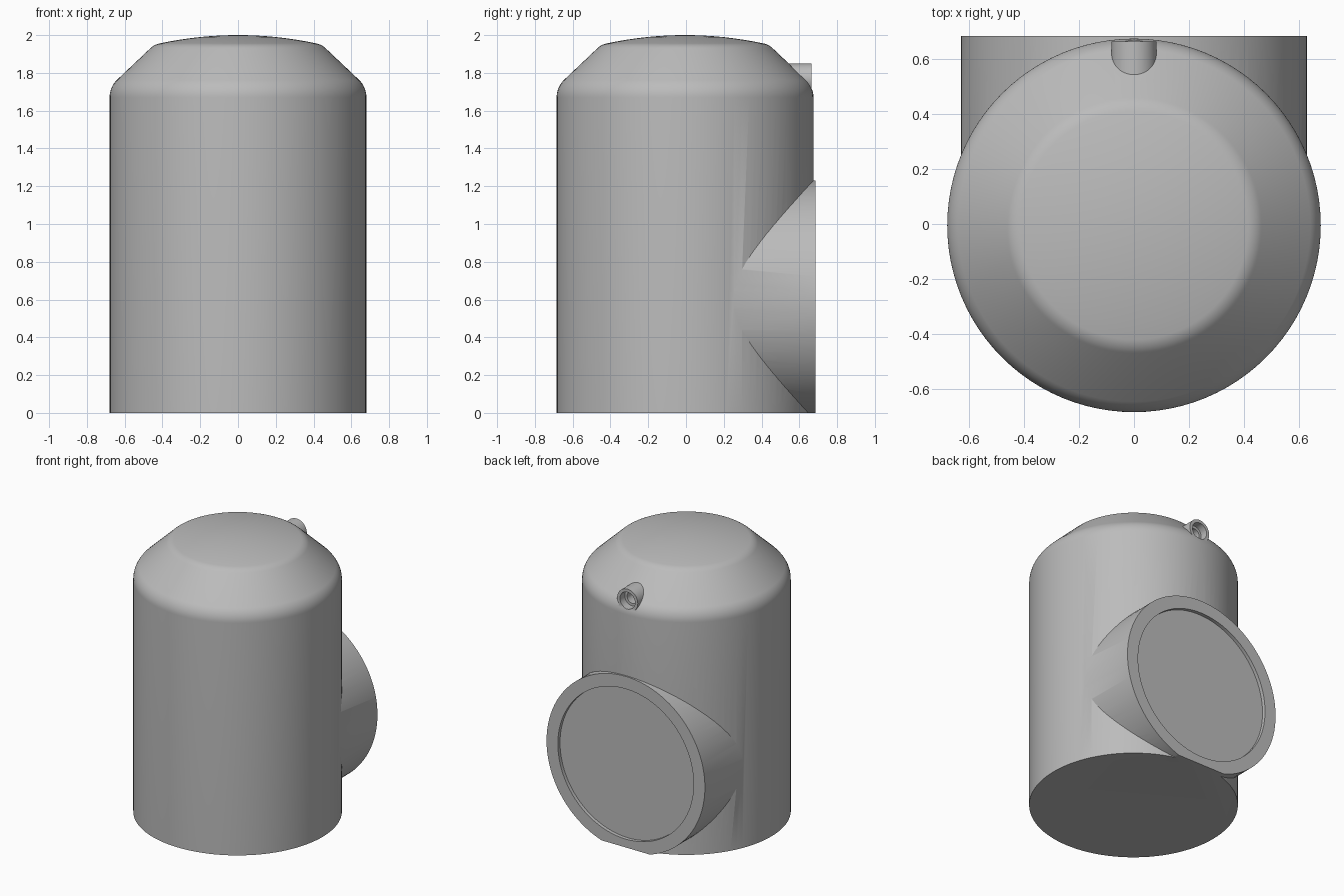
import bpy
import math
from mathutils import Matrix

if "Cube" in bpy.data.objects:
    bpy.data.objects.remove(bpy.data.objects["Cube"], do_unlink=True)

AXIS_Y = -0.005   # body centre
BACK = 0.685      # rear plane of the large port

grey = bpy.data.materials.new("plain grey")
grey.use_nodes = True
colour = (0.5, 0.5, 0.5, 1)
grey.diffuse_color = colour
grey.node_tree.nodes["Principled BSDF"].inputs["Base Color"].default_value = colour


def lathe(name, profile, steps, place):
    """Closed solid of revolution about z; profile runs from axis to axis."""
    verts, rings = [], []
    for r, z in profile:
        count = steps if r > 0 else 1
        rings.append(range(len(verts), len(verts) + count))
        verts += [(r * math.cos(math.tau * i / steps), r * math.sin(math.tau * i / steps), z)
                  for i in range(count)]
    faces = []
    for a, b in zip(rings, rings[1:]):
        for i in range(steps):
            j = (i + 1) % steps
            quad = [a[i % len(a)], a[j % len(a)], b[j % len(b)], b[i % len(b)]]
            faces.append(list(dict.fromkeys(quad)))
    mesh = bpy.data.meshes.new(name)
    mesh.from_pydata(verts, [], faces)
    mesh.transform(place)
    mesh.materials.append(grey)
    obj = bpy.data.objects.new(name, mesh)
    bpy.context.collection.objects.link(obj)
    return obj


def rod(name, radius, y0, y1, z, steps=96):
    """Solid cylinder lying along y."""
    place = Matrix.Translation((0, 0, z)) @ Matrix.Rotation(-math.pi / 2, 4, "X")
    return lathe(name, [(0, y0), (radius, y0), (radius, y1), (0, y1)], steps, place)


def combine(target, tool, operation):
    mod = target.modifiers.new(operation.lower(), "BOOLEAN")
    mod.operation = operation
    mod.solver = "EXACT"
    mod.object = tool
    bpy.context.view_layer.objects.active = target
    bpy.ops.object.modifier_apply(modifier=mod.name)
    bpy.data.objects.remove(tool, do_unlink=True)


# Body: straight wall, rounded shoulder, cone, rounded edge and shallow dome
profile = [(0, -0.2), (0.68, -0.2), (0.68, 1.67)]
shoulder_r, rim_r = 0.13, 0.1
for i in range(1, 9):
    a = math.radians(45 * i / 8)
    profile.append((0.68 - shoulder_r * (1 - math.cos(a)), 1.67 + shoulder_r * math.sin(a)))
for i in range(9):
    a = math.radians(45 + 33 * i / 8)
    profile.append((0.395 + rim_r * math.cos(a), 1.858 + rim_r * math.sin(a)))
edge_r, edge_z = profile[-1]
for i in range(1, 9):
    r = edge_r * (1 - i / 8)
    profile.append((r, 2 - (2 - edge_z) * (r / edge_r) ** 2))
housing = lathe("tank_housing", profile, 96, Matrix.Translation((0, AXIS_Y, 0)))

# Large rear port with a shallow recess
combine(housing, rod("port", 0.63, 0.1, BACK, 0.6), "UNION")
combine(housing, rod("port_recess", 0.54, BACK - 0.025, 0.9, 0.6), "DIFFERENCE")

# Small rear nozzle with a stepped bore
combine(housing, rod("nozzle", 0.082, 0.4, 0.665, 1.768, 48), "UNION")
combine(housing, rod("nozzle_mouth", 0.06, 0.61, 0.9, 1.768, 48), "DIFFERENCE")
combine(housing, rod("nozzle_bore", 0.042, 0.54, 0.9, 1.768, 48), "DIFFERENCE")

# Flat underside
bpy.ops.mesh.primitive_cube_add(size=2, location=(0, 0, -1))
combine(housing, bpy.context.object, "DIFFERENCE")

bpy.ops.object.select_all(action="DESELECT")
housing.select_set(True)
bpy.context.view_layer.objects.active = housing
bpy.ops.object.shade_smooth_by_angle(angle=math.radians(30))
